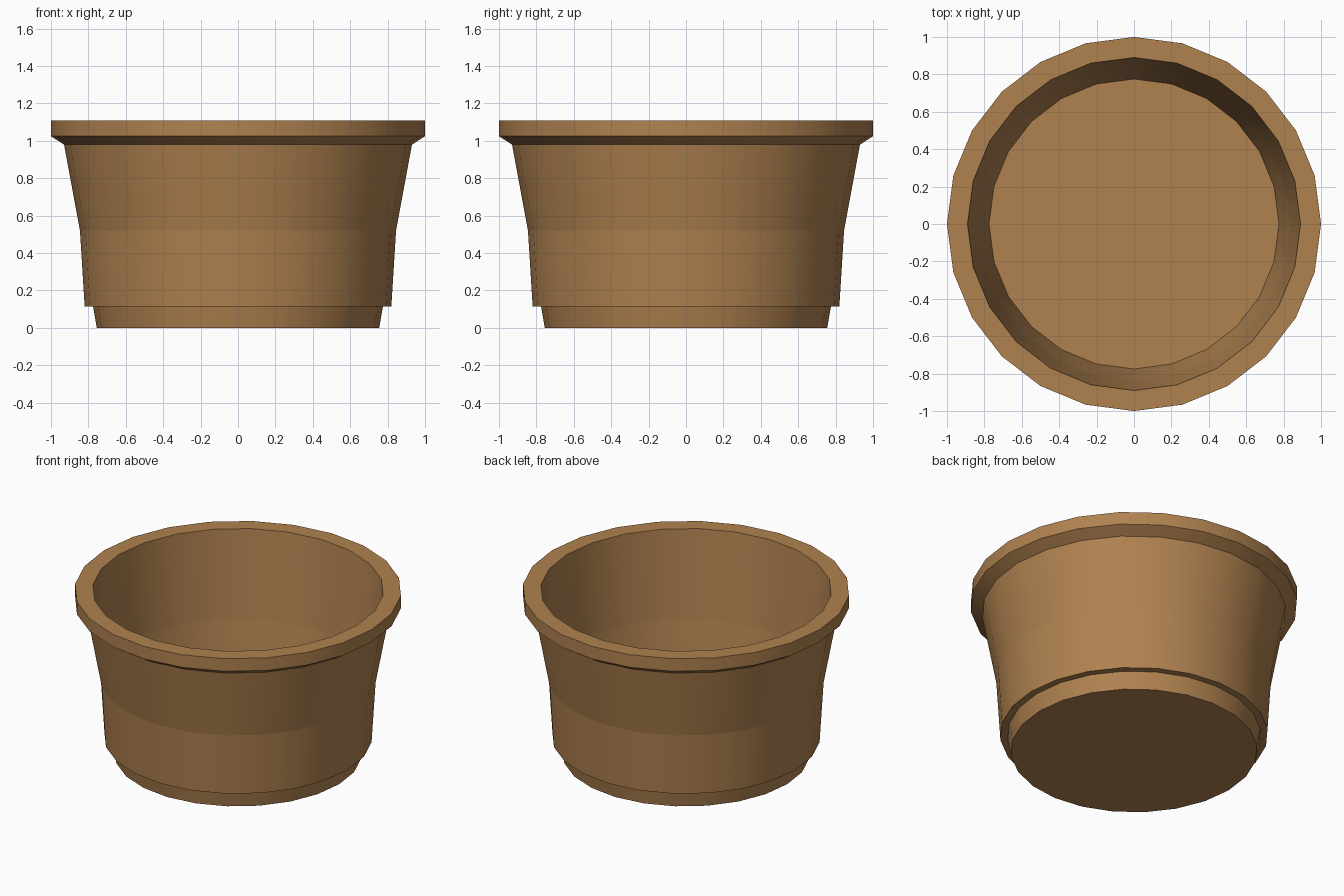
import bpy, bmesh, math

if "Cube" in bpy.data.objects:
    bpy.data.objects.remove(bpy.data.objects["Cube"])

SIDES = 24

# One terracotta-brown colour for the whole pot
clay = bpy.data.materials.new("brown_clay")
clay.diffuse_color = (0.434, 0.223, 0.08, 1.0)
clay.use_nodes = True
clay.node_tree.nodes["Principled BSDF"].inputs["Base Color"].default_value = clay.diffuse_color

# Profile (radius, height): underside, stepped foot, flared wall, rim, inside wall, floor
profile = [
    (0.755, 0.0), (0.775, 0.115), (0.82, 0.115), (0.845, 0.52),
    (0.93, 0.98), (1.0, 1.025), (1.0, 1.11),
    (0.89, 1.11), (0.835, 0.522), (0.775, 0.115 + 0.005),
]


def lathe(name, points, material):
    bm = bmesh.new()
    rings = []
    for r, z in points:
        rings.append([bm.verts.new((r * math.cos(2 * math.pi * i / SIDES),
                                    r * math.sin(2 * math.pi * i / SIDES), z))
                      for i in range(SIDES)])
    for a, b in zip(rings, rings[1:]):
        for i in range(SIDES):
            j = (i + 1) % SIDES
            bm.faces.new((a[i], a[j], b[j], b[i])).smooth = True
    # Flat underside and flat inner floor
    bm.faces.new(rings[0][::-1])
    bm.faces.new(rings[-1])
    # Smooth around the pot, crisp at every ring
    for e in bm.edges:
        if abs(e.verts[0].co.z - e.verts[1].co.z) < 1e-5:
            e.smooth = False
    bmesh.ops.recalc_face_normals(bm, faces=bm.faces)
    mesh = bpy.data.meshes.new(name)
    bm.to_mesh(mesh)
    bm.free()
    mesh.materials.append(material)
    obj = bpy.data.objects.new(name, mesh)
    bpy.context.collection.objects.link(obj)
    return obj


lathe("plant_pot", profile, clay)
